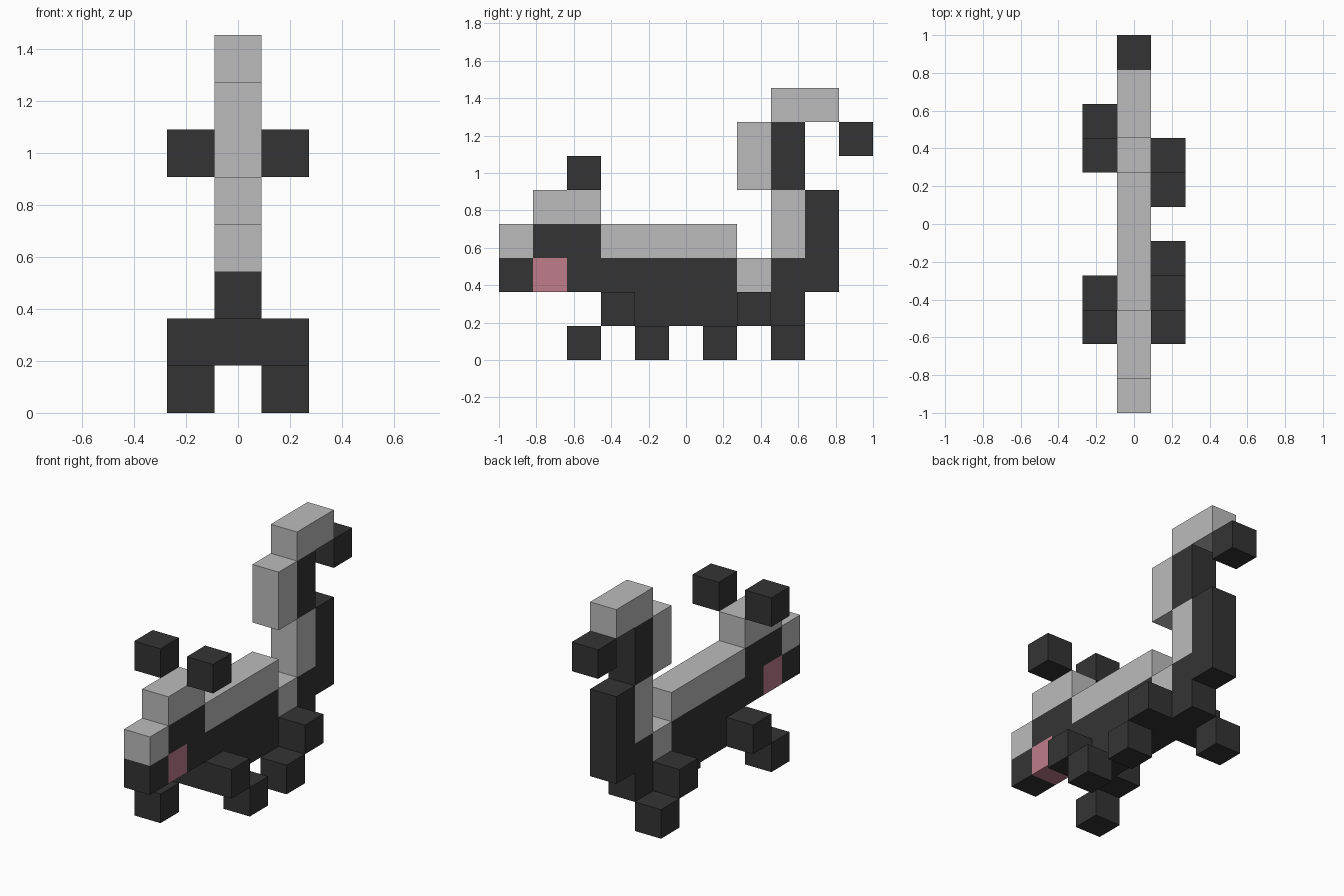
import bpy, bmesh
from mathutils import Vector

if "Cube" in bpy.data.objects:
    bpy.data.objects.remove(bpy.data.objects["Cube"])

U = 2 / 11  # edge of one cube; the model is 11 cubes long


def material(name, rgb):
    m = bpy.data.materials.new(name)
    m.diffuse_color = (*rgb, 1)
    m.use_nodes = True
    m.node_tree.nodes["Principled BSDF"].inputs["Base Color"].default_value = m.diffuse_color
    return m


DARK = material("charcoal fur", (0.034, 0.034, 0.034))
GREY = material("light grey fur", (0.5, 0.5, 0.5))
PINK = material("pink cheek", (0.52, 0.2, 0.26))

# part name, material, blocks given as inclusive cell ranges
# (x0, x1, y0, y1, z0, z1); x cells run -1..1, y cells 0..10 from the nose
PARTS = [
    # head
    ("jaw", DARK, [(0, 0, 0, 0, 2, 2)]),
    ("snout", GREY, [(0, 0, 0, 0, 3, 3)]),
    ("cheek", PINK, [(0, 0, 1, 1, 2, 2)]),
    ("face", DARK, [(0, 0, 1, 2, 3, 3)]),
    ("head_top", GREY, [(0, 0, 1, 2, 4, 4)]),
    ("left_ear", DARK, [(-1, -1, 2, 2, 5, 5)]),
    ("right_ear", DARK, [(1, 1, 2, 2, 5, 5)]),
    # body
    ("body", DARK, [(0, 0, 2, 6, 2, 2), (0, 0, 3, 8, 1, 1), (0, 0, 8, 8, 2, 2)]),
    ("back_stripe", GREY, [(0, 0, 3, 6, 3, 3)]),
    ("rump_stripe", GREY, [(0, 0, 7, 7, 2, 2)]),
    # tail
    ("tail_base", DARK, [(0, 0, 9, 9, 2, 4)]),
    ("tail_stripe_low", GREY, [(0, 0, 8, 8, 3, 4)]),
    ("tail_middle", DARK, [(0, 0, 8, 8, 5, 6)]),
    ("tail_stripe_mid", GREY, [(0, 0, 7, 7, 5, 6)]),
    ("tail_stripe_top", GREY, [(0, 0, 8, 9, 7, 7)]),
    ("tail_tip", DARK, [(0, 0, 10, 10, 6, 6)]),
]
# legs: a hip cube beside the body and a foot cube one step lower,
# with each side stepping the opposite way
for side, x, feet in (("left", -1, (2, 8)), ("right", 1, (4, 6))):
    for end, hip, foot in zip(("front", "rear"), (3, 7), feet):
        PARTS.append((f"{side}_{end}_leg", DARK,
                      [(x, x, hip, hip, 1, 1), (x, x, foot, foot, 0, 0)]))


def cells(blocks):
    return [(x, y, z) for x0, x1, y0, y1, z0, z1 in blocks
            for x in range(x0, x1 + 1)
            for y in range(y0, y1 + 1)
            for z in range(z0, z1 + 1)]


FILLED = {c for _, _, blocks in PARTS for c in cells(blocks)}


def build(name, mat, blocks):
    """Make the outer skin of a part, leaving out faces buried between cubes."""
    bm = bmesh.new()
    for c in cells(blocks):
        centre = Vector((c[0] * U, (c[1] - 5) * U, (c[2] + 0.5) * U))
        for axis in range(3):
            for sign in (-1, 1):
                n, a, b = Vector(), Vector(), Vector()
                n[axis] = sign
                if tuple(int(c[i] + n[i]) for i in range(3)) in FILLED:
                    continue
                a[(axis + 1) % 3] = 1
                b[(axis + 2) % 3] = sign
                bm.faces.new([bm.verts.new(centre + (n + s * a + t * b) * U / 2)
                              for s, t in ((-1, -1), (1, -1), (1, 1), (-1, 1))])
    # join the cube faces into large flat panels
    bmesh.ops.remove_doubles(bm, verts=bm.verts[:], dist=1e-4)
    bmesh.ops.dissolve_limit(bm, angle_limit=0.01, verts=bm.verts[:], edges=bm.edges[:])
    mesh = bpy.data.meshes.new(name)
    bm.to_mesh(mesh)
    bm.free()
    mesh.materials.append(mat)
    bpy.context.collection.objects.link(bpy.data.objects.new(name, mesh))


for part in PARTS:
    build(*part)
